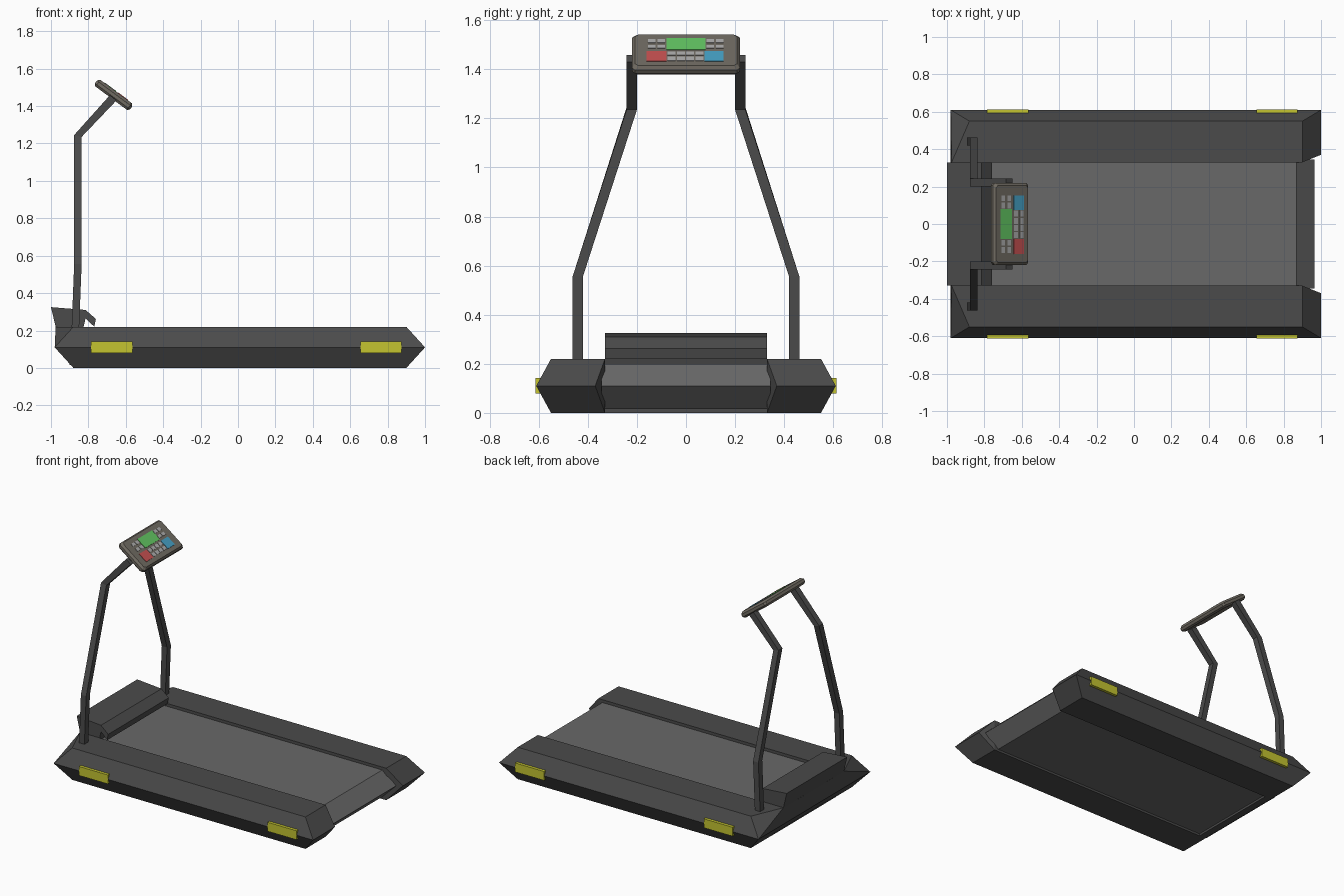
import bpy, bmesh
from mathutils import Vector, Matrix
from math import radians

if "Cube" in bpy.data.objects:
    bpy.data.objects.remove(bpy.data.objects["Cube"])


def material(name, r, g, b):
    m = bpy.data.materials.new(name)
    m.diffuse_color = (r, g, b, 1)
    m.use_nodes = True
    m.node_tree.nodes["Principled BSDF"].inputs["Base Color"].default_value = m.diffuse_color
    return m


DARK = material("dark_grey", .07, .07, .07)
BELT = material("belt_grey", .14, .14, .14)
TAUPE = material("taupe", .16, .145, .12)
YELLOW = material("yellow", .55, .55, .03)
GREEN = material("green", .12, .55, .12)
RED = material("red", .55, .08, .08)
BLUE = material("blue", .06, .35, .55)
KEY = material("key_grey", .4, .4, .4)


def finish(name, bm, mat, mirror=False):
    bmesh.ops.recalc_face_normals(bm, faces=bm.faces)
    me = bpy.data.meshes.new(name)
    bm.to_mesh(me)
    bm.free()
    me.materials.append(mat)
    ob = bpy.data.objects.new(name, me)
    bpy.context.collection.objects.link(ob)
    if mirror:
        md = ob.modifiers.new("mirror", 'MIRROR')
        md.use_axis = (False, True, False)
        md.use_mirror_merge = False
    return ob


def loft(name, rings, mat, mirror=False):
    """Join equal-sized rings of points and cap both ends."""
    bm = bmesh.new()
    vs = [[bm.verts.new(p) for p in r] for r in rings]
    n = len(vs[0])
    for a, b in zip(vs, vs[1:]):
        for i in range(n):
            j = (i + 1) % n
            bm.faces.new((a[i], a[j], b[j], b[i]))
    bm.faces.new(vs[0])
    bm.faces.new(vs[-1])
    return finish(name, bm, mat, mirror)


def prism(name, profile, half, mat):
    """Extrude an x-z profile across the width."""
    return loft(name, [[(x, y, z) for x, z in profile] for y in (-half, half)], mat)


def box(name, lo, hi, mat, mirror=False):
    ring = lambda z: [(lo[0], lo[1], z), (hi[0], lo[1], z), (hi[0], hi[1], z), (lo[0], hi[1], z)]
    return loft(name, [ring(lo[2]), ring(hi[2])], mat, mirror)


# Side rails: faceted convex bodies tapering at both ends
bm = bmesh.new()
for p in [(-.88, .55, .22), (-.975, .33, .22), (.9, .33, .22), (.9, .55, .22),
          (-.98, .61, .11), (-.98, .33, .11), (1, .37, .11), (1, .61, .11),
          (-.88, .55, 0), (-.88, .33, 0), (.9, .33, 0), (.9, .55, 0)]:
    bm.verts.new(p)
bmesh.ops.convex_hull(bm, input=bm.verts[:])
bmesh.ops.dissolve_limit(bm, angle_limit=radians(1), verts=bm.verts[:], edges=bm.edges[:])
finish("side_rails", bm, DARK, True)

# Running belt, front panel and motor hood
prism("running_belt", [(-.9, .2), (.87, .2), (.965, .11), (.87, .015), (-.9, .015)], .345, BELT)
prism("front_panel", [(-.975, .22), (-.83, .22), (-.83, 0), (-.88, 0), (-.98, .11)], .33, DARK)
prism("motor_hood", [(-1, .325), (-.815, .31), (-.76, .262), (-.768, .22),
                     (-.815, .265), (-.83, .2), (-.97, .2)], .33, DARK)

# Yellow side pads
for name, x in (("front_pad", -.785), ("rear_pad", .655)):
    box(name, (x, .57, .08), (x + .22, .613, .142), YELLOW, True)

# Bent uprights: (back x, z), (front x, z), inner y
path = [((-.89, .2), (-.85, .2), .42), ((-.876, .555), (-.836, .555), .42),
        ((-.876, 1.245), (-.836, 1.235), .2), ((-.685, 1.458), (-.65, 1.43), .2)]
loft("uprights", [[(a[0], y, a[1]), (b[0], y, b[1]), (b[0], y + .042, b[1]), (a[0], y + .042, a[1])]
                  for a, b, y in path], DARK, True)

# Tilted console, built flat and then placed
PLACE = Matrix.Translation((-.665, 0, 1.46)) @ Matrix.Rotation(radians(36.6), 4, 'Y')


def octagon(u, v, z, c=.013):
    return [(u - c, v, z), (u, v - c, z), (u, c - v, z), (u - c, -v, z),
            (c - u, -v, z), (-u, c - v, z), (-u, v - c, z), (c - u, v, z)]


con = loft("console", [octagon(.107, .21, -.022), octagon(.117, .22, -.01), octagon(.117, .22, .008),
                       octagon(.106, .207, .022)], TAUPE)
con.matrix_world = PLACE


def key(name, u0, u1, v0, v1, mat):
    box(name, (u0, v0, .018), (u1, v1, .025), mat).matrix_world = PLACE


# Screen and coloured panels
key("screen", -.078, -.002, -.079, .079, GREEN)
key("red_panel", .01, .077, -.16, -.08, RED)
key("blue_panel", .01, .077, .076, .152, BLUE)

# Small buttons beside the screen and between the panels
for u in (-.072, -.032):
    for v in (-.155, -.116, .083, .122):
        key("screen_button", u, u + .022, v, v + .031, KEY)
for u in (.012, .049):
    for i in range(4):
        v = -.075 + i * .038
        key("lower_button", u, u + .024, v, v + .032, KEY)
